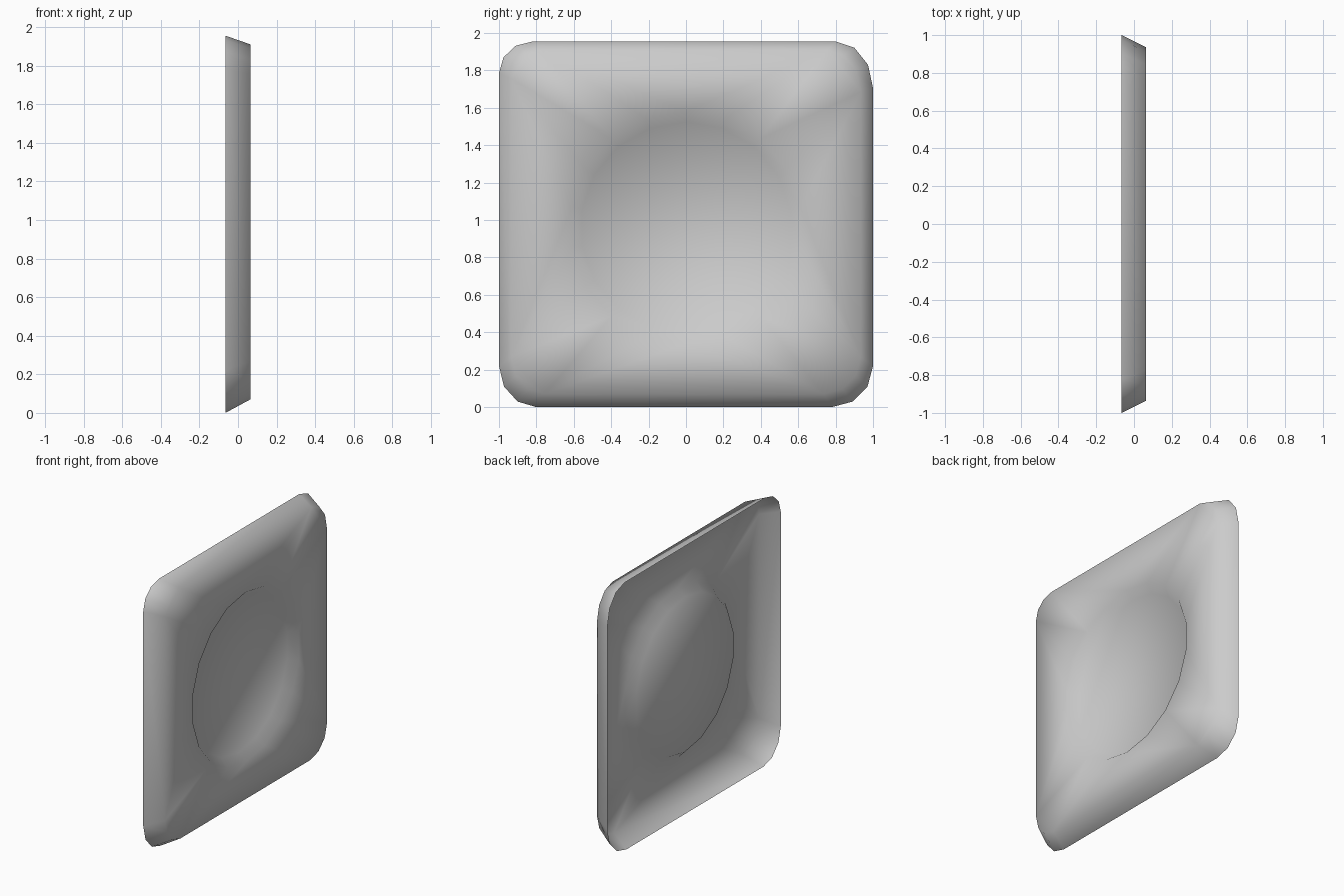
import bpy, bmesh
from math import sin, cos, pi

cube = bpy.data.objects.get("Cube")
if cube:
    bpy.data.objects.remove(cube)

# Plain grey material
grey = bpy.data.materials.new("plain_grey")
grey.use_nodes = True
colour = (0.6, 0.6, 0.6, 1)
grey.diffuse_color = colour
grey.node_tree.nodes["Principled BSDF"].inputs["Base Color"].default_value = colour

BACK, FACE, FLOOR = -0.065, 0.064, 0.008
# Corner radii along y and z: top left, top right, bottom right, bottom left
CORNERS = [(0.2, 0.25), (0.18, 0.17), (0.2, 0.22), (0.22, 0.22)]
bm = bmesh.new()


def rounded_ring(x, half_y, low, high, scale, steps=3):
    """Rounded rectangle of vertices in the yz plane."""
    ring = []
    signs = [(1, 1), (-1, 1), (-1, -1), (1, -1)]
    for quarter, ((sy, sz), (ry, rz)) in enumerate(zip(signs, CORNERS)):
        ry, rz = ry * scale, rz * scale
        cy = sy * (half_y - ry)
        cz = high - rz if sz > 0 else low + rz
        for i in range(steps + 1):
            a = (quarter + i / steps) * pi / 2
            ring.append(bm.verts.new((x, cy + ry * cos(a), cz + rz * sin(a))))
    return ring


def circle_ring(x, radius, sides=18):
    angles = [(i + 0.5) * 2 * pi / sides for i in range(sides)]
    return [bm.verts.new((x, radius * cos(a), 0.96 + radius * sin(a))) for a in angles]


def loop_edges(ring):
    return [bm.edges.get(p) or bm.edges.new(p) for p in zip(ring, ring[1:] + ring[:1])]


def bridge(a, b):
    for i in range(len(a)):
        j = (i + 1) % len(a)
        bm.faces.new((a[i], a[j], b[j], b[i]))


# Flared outer wall of the tray
rim = rounded_ring(BACK, 1.0, 0.0, 1.955, 1.0)
shoulder = rounded_ring(FACE, 0.935, 0.07, 1.91, 0.9)
bridge(rim, shoulder)

# Shallow round recess with a flat floor
recess_edge = circle_ring(FACE, 0.62)
recess_foot = circle_ring(FLOOR, 0.565)
bridge(recess_edge, recess_foot)
floor = bm.faces.new(recess_foot)

# Flat face between the shoulder and the recess
bmesh.ops.triangle_fill(bm, use_beauty=True, normal=(1, 0, 0),
                        edges=loop_edges(shoulder) + loop_edges(recess_edge))
bmesh.ops.recalc_face_normals(bm, faces=bm.faces)
if floor.normal.x < 0:
    bmesh.ops.reverse_faces(bm, faces=bm.faces)
for f in bm.faces:
    f.smooth = True

mesh = bpy.data.meshes.new("dished_panel")
bm.to_mesh(mesh)
bm.free()
mesh.materials.append(grey)
panel = bpy.data.objects.new("dished_panel", mesh)
bpy.context.collection.objects.link(panel)
